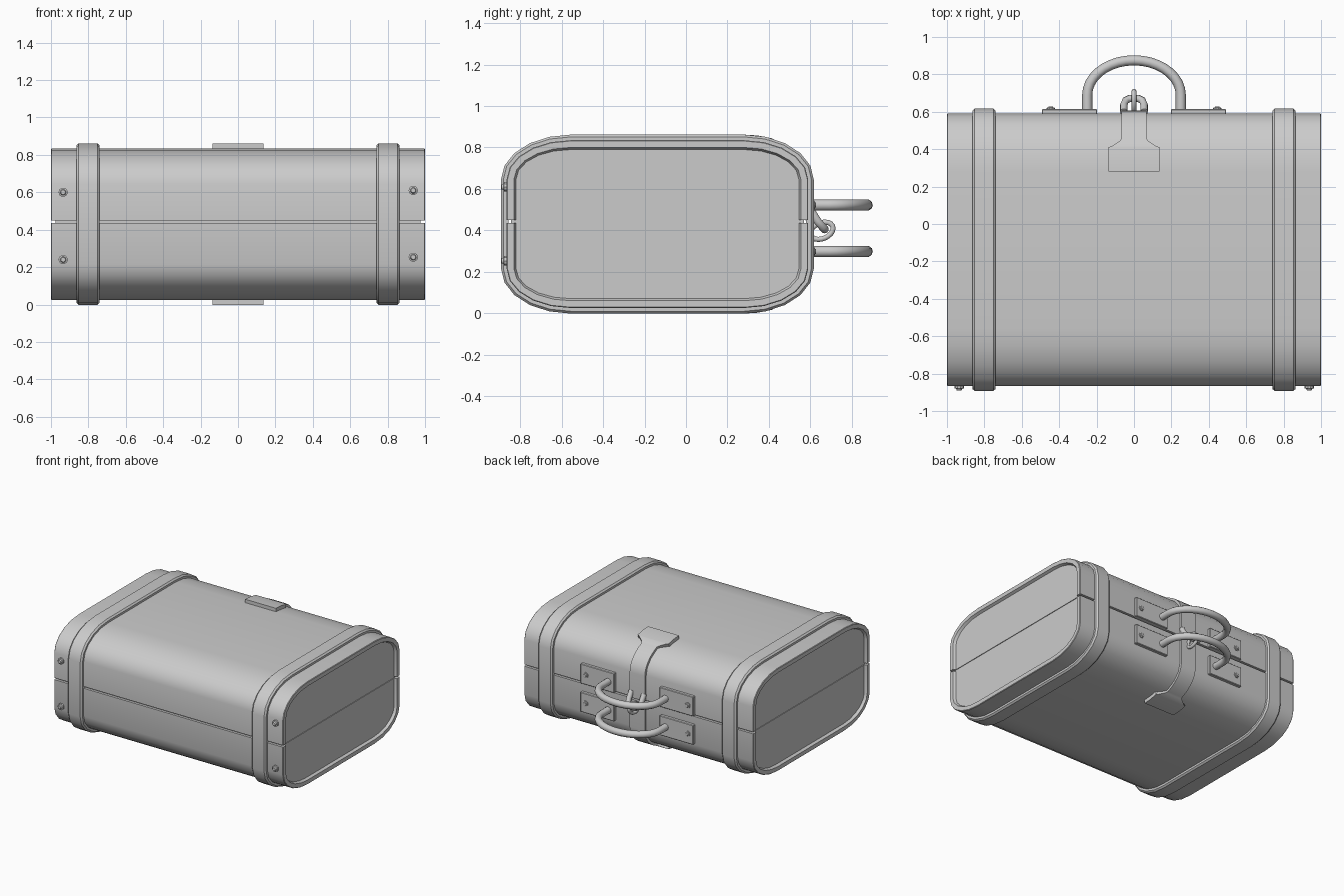
import bpy, bmesh, math
from mathutils import Vector, Matrix

if "Cube" in bpy.data.objects:
    bpy.data.objects.remove(bpy.data.objects["Cube"])

CY, CZ = -0.138, 0.43            # centre of the case section
HY, HZ = 0.728, 0.405            # half depth and half height
RY, RZ = 0.31, 0.19              # elliptical corner radii
SEAM = 0.442


def finish(bm, name, angle=35):
    bmesh.ops.recalc_face_normals(bm, faces=bm.faces)
    me = bpy.data.meshes.new(name)
    bm.to_mesh(me)
    bm.free()
    ob = bpy.data.objects.new(name, me)
    bpy.context.collection.objects.link(ob)
    bpy.ops.object.select_all(action='DESELECT')
    ob.select_set(True)
    bpy.context.view_layer.objects.active = ob
    bpy.ops.object.shade_smooth_by_angle(angle=math.radians(angle))
    return ob


def section(d, n=5):
    """Rounded section of the case, grown outward by d."""
    pts = []
    for q, (sy, sz) in enumerate([(1, 1), (-1, 1), (-1, -1), (1, -1)]):
        for i in range(n + 1):
            a = math.pi / 2 * (q + i / n)
            pts.append((CY + sy * (HY - RY) + (RY + d) * math.cos(a),
                        CZ + sz * (HZ - RZ) + (RZ + d) * math.sin(a)))
    return pts


def loft(bm, rings, closed_ends=True, cyclic=False):
    vs = [[bm.verts.new(p) for p in r] for r in rings]
    pairs = list(zip(vs, vs[1:])) + ([(vs[-1], vs[0])] if cyclic else [])
    for a, b in pairs:
        for i in range(len(a)):
            j = (i + 1) % len(a)
            bm.faces.new((a[i], a[j], b[j], b[i]))
    if closed_ends and not cyclic:
        bm.faces.new(vs[0])
        bm.faces.new(vs[-1])


def case_loft(bm, steps, **kw):
    loft(bm, [[(x, y, z) for y, z in section(d)] for x, d in steps], **kw)


# case halves with recessed end panels
for name, z, sign in (("lid_shell", SEAM + .007, 1), ("base_shell", SEAM - .007, -1)):
    bm = bmesh.new()
    case_loft(bm, [(-.98, -.045), (-1, -.035), (-1, -.004), (-.996, 0),
                   (.996, 0), (1, -.004), (1, -.035), (.98, -.045)])
    bmesh.ops.bisect_plane(bm, geom=bm.verts[:] + bm.edges[:] + bm.faces[:],
                           plane_co=(0, 0, z), plane_no=(0, 0, sign), clear_inner=True)
    bmesh.ops.holes_fill(bm, edges=[e for e in bm.edges if e.is_boundary], sides=0)
    finish(bm, name)

# core seen through the seam
bm = bmesh.new()
case_loft(bm, [(-.975, -.05), (-.975, -.02), (.975, -.02), (.975, -.05)])
finish(bm, "seam_core")

# raised bands
for s, side in ((-1, "left"), (1, "right")):
    bm = bmesh.new()
    case_loft(bm, [(s * .74, -.01), (s * .74, .016), (s * .752, .027),
                   (s * .852, .027), (s * .864, .016), (s * .864, -.01)], cyclic=True)
    finish(bm, side + "_band")


def rivet(name, x, y, z, ydir, r, h):
    bm = bmesh.new()
    loft(bm, [[(x + k * r * math.cos(t * math.pi / 5), y + ydir * dy, z + k * r * math.sin(t * math.pi / 5))
               for t in range(10)] for k, dy in ((1, -.01), (1, h * .5), (.65, h * .6), (.5, h))])
    finish(bm, name)


def tube(name, pts, r, cyclic=False):
    cu = bpy.data.curves.new(name, 'CURVE')
    cu.dimensions = '3D'
    cu.bevel_depth = r
    cu.bevel_resolution = 3
    cu.use_fill_caps = True
    sp = cu.splines.new('POLY')
    sp.points.add(len(pts) - 1)
    for p, c in zip(sp.points, pts):
        p.co = (*c, 1)
    sp.use_cyclic_u = cyclic
    sp.use_smooth = True
    ob = bpy.data.objects.new(name, cu)
    bpy.context.collection.objects.link(ob)


BACK = CY + HY
# front rivets
for x, zs in ((-.935, (.60, .24)), (.937, (.61, .253))):
    for z in zs:
        rivet("front_rivet", x, CY - HY, z, -1, .025, .025)

# handles with their mounting plates
for z, half in ((.522, "lid"), (.298, "base")):
    path = [(-.25, .595, z)] + [(-.25 * math.cos(a), .69 + .185 * math.sin(a), z)
            for a in (math.pi * i / 18 for i in range(19))] + [(.25, .595, z)]
    tube(half + "_handle", path, .027)
    for s in (-1, 1):
        bm = bmesh.new()
        bmesh.ops.create_cube(bm, size=1, matrix=Matrix.Translation((s * .345, BACK + .005, z))
                              @ Matrix.Diagonal((.295, .038, .155, 1)))
        bmesh.ops.bevel(bm, geom=bm.edges[:], offset=.004, segments=1, affect='EDGES')
        finish(bm, half + "_handle_plate", 30)
        rivet(half + "_plate_rivet", s * .445, BACK + .024, z, 1, .022, .014)

# clasp straps following the corner, with a flared end tab
for s, half in ((1, "lid"), (-1, "base")):
    rows = []
    ecy, ecz = CY + HY - RY, HZ - RZ
    stations = [(.28, .135), (.34, .135), (.40, .135), (.405, .12), (.435, .075), (.45, .066)]
    start = math.acos((.45 - ecy) / RY)
    angles = [(math.acos(max(-1, min(1, (y - ecy) / RY))), w) for y, w in stations]
    angles += [(start * (1 - i / 6), .066) for i in range(1, 7)]
    for a, w in angles:
        t = .027 if w > .1 else .018
        inn, out = [Vector((ecy + (RY + d) * math.cos(a), ecz + (RZ + d) * math.sin(a))) for d in (-.012, t)]
        rows.append((inn, out, w))
    end = SEAM + .006 * s
    zl = s * (end - CZ)
    rows.append((Vector((rows[-1][0].x, zl)), Vector((rows[-1][1].x, zl)), .066))
    bm = bmesh.new()
    loft(bm, [[(-w, i.x, CZ + s * i.y), (w, i.x, CZ + s * i.y),
               (w, o.x, CZ + s * o.y), (-w, o.x, CZ + s * o.y)] for i, o, w in rows])
    finish(bm, half + "_clasp_strap", 30)

# hasp loop and locking ring
tube("hasp_loop", [(-.055, .60, .50), (-.055, .635, .445), (-.045, .66, .415), (-.025, .67, .405),
                   (.025, .67, .405), (.045, .66, .415), (.055, .635, .445), (.055, .60, .50)], .02)
tube("lock_ring", [(0, .655 + .055 * math.cos(t) , .398 + .04 * math.sin(t) + .012 * math.cos(t))
                   for t in (math.tau * i / 20 for i in range(20))], .013, True)
